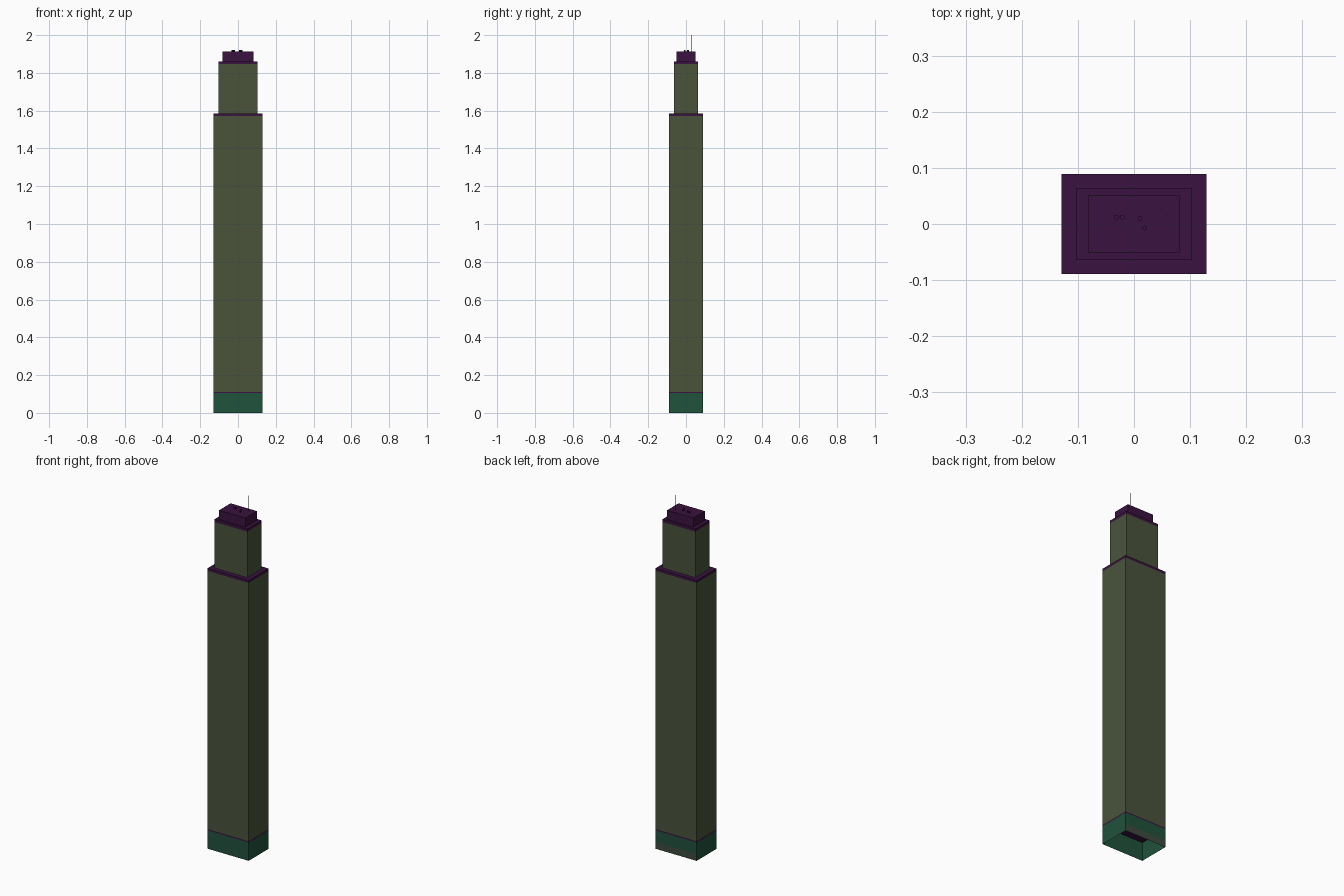
import bpy, bmesh

if "Cube" in bpy.data.objects:
    bpy.data.objects.remove(bpy.data.objects["Cube"])


def material(name, rgb):
    m = bpy.data.materials.new(name)
    m.diffuse_color = (*rgb, 1)
    m.use_nodes = True
    m.node_tree.nodes["Principled BSDF"].inputs["Base Color"].default_value = m.diffuse_color
    return m


WALL = material("olive_wall", (0.068, 0.088, 0.044))
TRIM = material("plum_trim", (0.042, 0.006, 0.05))
GLASS = material("green_base", (0.015, 0.085, 0.046))
GREY = material("grey_green", (0.045, 0.07, 0.052))


def finish(name, bm, mat):
    bmesh.ops.recalc_face_normals(bm, faces=bm.faces)
    mesh = bpy.data.meshes.new(name)
    bm.to_mesh(mesh)
    bm.free()
    mesh.materials.append(mat)
    ob = bpy.data.objects.new(name, mesh)
    bpy.context.collection.objects.link(ob)
    return ob


def box(name, hx, hy, z0, z1, mat, open_bottom=False):
    """Box centred on the tower axis, given half widths and z range."""
    bm = bmesh.new()
    bmesh.ops.create_cube(bm, size=1)
    for v in bm.verts:
        v.co = (v.co.x * 2 * hx, v.co.y * 2 * hy, z0 + (v.co.z + 0.5) * (z1 - z0))
    if open_bottom:
        bm.normal_update()
        caps = [f for f in bm.faces if abs(f.normal.z) > 0.9]
        bmesh.ops.delete(bm, geom=caps, context='FACES')
    return finish(name, bm, mat)


def rod(name, x, y, z0, z1, r, sides, mat):
    bm = bmesh.new()
    bmesh.ops.create_cone(bm, cap_ends=True, segments=sides,
                          radius1=r, radius2=r, depth=z1 - z0)
    bmesh.ops.translate(bm, verts=bm.verts, vec=(x, y, (z0 + z1) / 2))
    return finish(name, bm, mat)


# Ground storey: hollow ring of walls, open underneath
base = box("ground_storey", 0.129, 0.089, 0, 0.104, GLASS, open_bottom=True)

# Grey lower band on the back wall
bm = bmesh.new()
bm.faces.new([bm.verts.new(p) for p in (
    (0.129, 0.0895, 0), (-0.129, 0.0895, 0),
    (-0.129, 0.0895, 0.038), (0.129, 0.0895, 0.038))])
finish("back_plinth", bm, GREY)

# Stacked storeys and roof slabs
for name, hx, hy, z0, z1, mat in (
    ("first_floor_slab", 0.129, 0.089, 0.104, 0.111, TRIM),
    ("main_shaft", 0.129, 0.089, 0.111, 1.572, WALL),
    ("main_roof_slab", 0.129, 0.089, 1.572, 1.586, TRIM),
    ("upper_shaft", 0.103, 0.064, 1.586, 1.846, WALL),
    ("upper_roof_slab", 0.103, 0.064, 1.846, 1.861, TRIM),
    ("plant_room", 0.082, 0.051, 1.861, 1.913, TRIM),
):
    box(name, hx, hy, z0, z1, mat)

# Roof vents and mast
for i, (x, y) in enumerate(((-0.031, 0.012), (-0.021, 0.012),
                            (0.011, 0.010), (0.019, -0.007))):
    rod(f"roof_vent_{i + 1}", x, y, 1.913, 1.921, 0.0045, 8, TRIM)
rod("mast", 0.048, 0.027, 1.913, 2.0, 0.0008, 6, TRIM)
